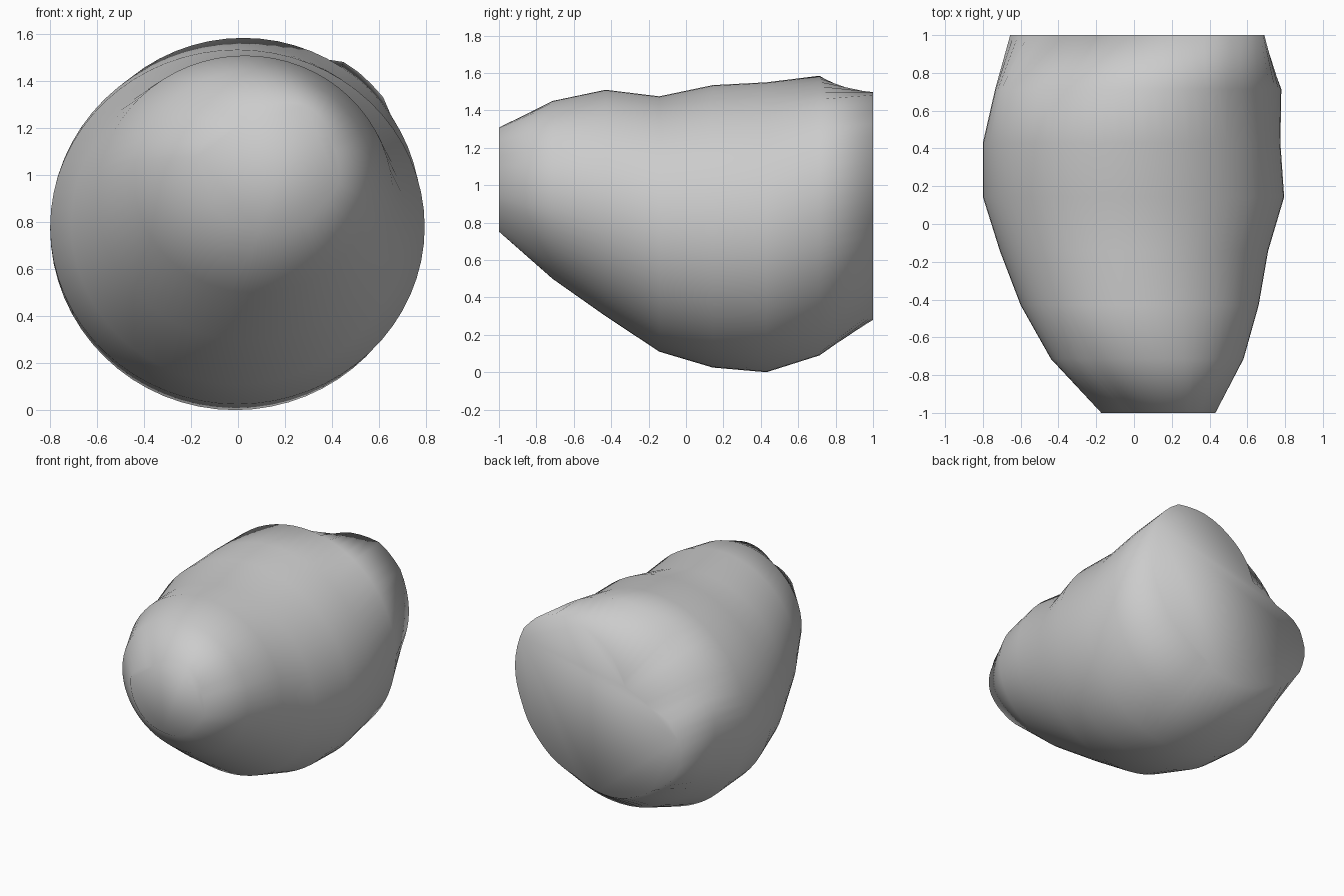
import bpy, bmesh
from math import cos, sin, tau, atan2, hypot

if "Cube" in bpy.data.objects:
    bpy.data.objects.remove(bpy.data.objects["Cube"])

N = 64  # points around each section

# oval sections along y: (y, x_min, x_max, z_min, z_max)
OVALS = [(-0.714, -0.44, 0.58, 0.50, 1.45),
         (-0.43, -0.60, 0.66, 0.30, 1.51),
         (-0.143, -0.71, 0.71, 0.11, 1.475),
         (0.143, -0.80, 0.795, 0.025, 1.535),
         (0.43, -0.80, 0.775, 0.00, 1.55),
         (0.714, -0.735, 0.78, 0.09, 1.585)]

# irregular end outlines (x, z), anticlockwise seen from the front
FRONT = [(0.42, 0.92), (0.40, 1.13), (0.35, 1.25), (0.28, 1.30), (0.0, 1.21),
         (-0.17, 1.10), (-0.13, 0.90), (0.08, 0.76), (0.30, 0.80)]
BACK = [(0.69, 1.05), (0.62, 1.33), (0.46, 1.48), (0.2, 1.49), (0.0, 1.40),
        (-0.2, 1.12), (-0.4, 1.02), (-0.6, 0.93), (-0.66, 0.75), (-0.6, 0.55),
        (-0.4, 0.40), (-0.1, 0.28), (0.2, 0.36), (0.5, 0.55), (0.64, 0.8)]


def oval(y, x0, x1, z0, z1):
    return [((x0 + x1) / 2 + (x1 - x0) / 2 * cos(tau * i / N), y,
             (z0 + z1) / 2 + (z1 - z0) / 2 * sin(tau * i / N)) for i in range(N)]


def outline(y, pts, cx, cz):
    """Resample a closed outline at even angles about its centre."""
    polar = sorted((atan2(z - cz, x - cx) % tau, hypot(x - cx, z - cz)) for x, z in pts)
    polar = [(polar[-1][0] - tau, polar[-1][1])] + polar + [(polar[0][0] + tau, polar[0][1])]
    ring = []
    for i in range(N):
        a = tau * i / N
        for (a0, r0), (a1, r1) in zip(polar, polar[1:]):
            if a0 <= a <= a1:
                t = (a - a0) / (a1 - a0)
                r = r0 + (r1 - r0) * t
                break
        ring.append((cx + r * cos(a), y, cz + r * sin(a)))
    return ring


# loft the sections into one closed boulder
rings = [outline(-1, FRONT, 0.14, 1.02)] + [oval(*s) for s in OVALS]
rings.append(outline(1, BACK, 0.02, 0.84))
bm = bmesh.new()
loops = [[bm.verts.new(p) for p in r] for r in rings]
for a, b in zip(loops, loops[1:]):
    for i in range(N):
        j = (i + 1) % N
        bm.faces.new((a[i], a[j], b[j], b[i]))
bm.faces.new(loops[0])
bm.faces.new(loops[-1])
bmesh.ops.recalc_face_normals(bm, faces=bm.faces[:])
for f in bm.faces:
    f.smooth = True
mesh = bpy.data.meshes.new("boulder")
bm.to_mesh(mesh)
bm.free()
bpy.context.collection.objects.link(bpy.data.objects.new("boulder", mesh))
